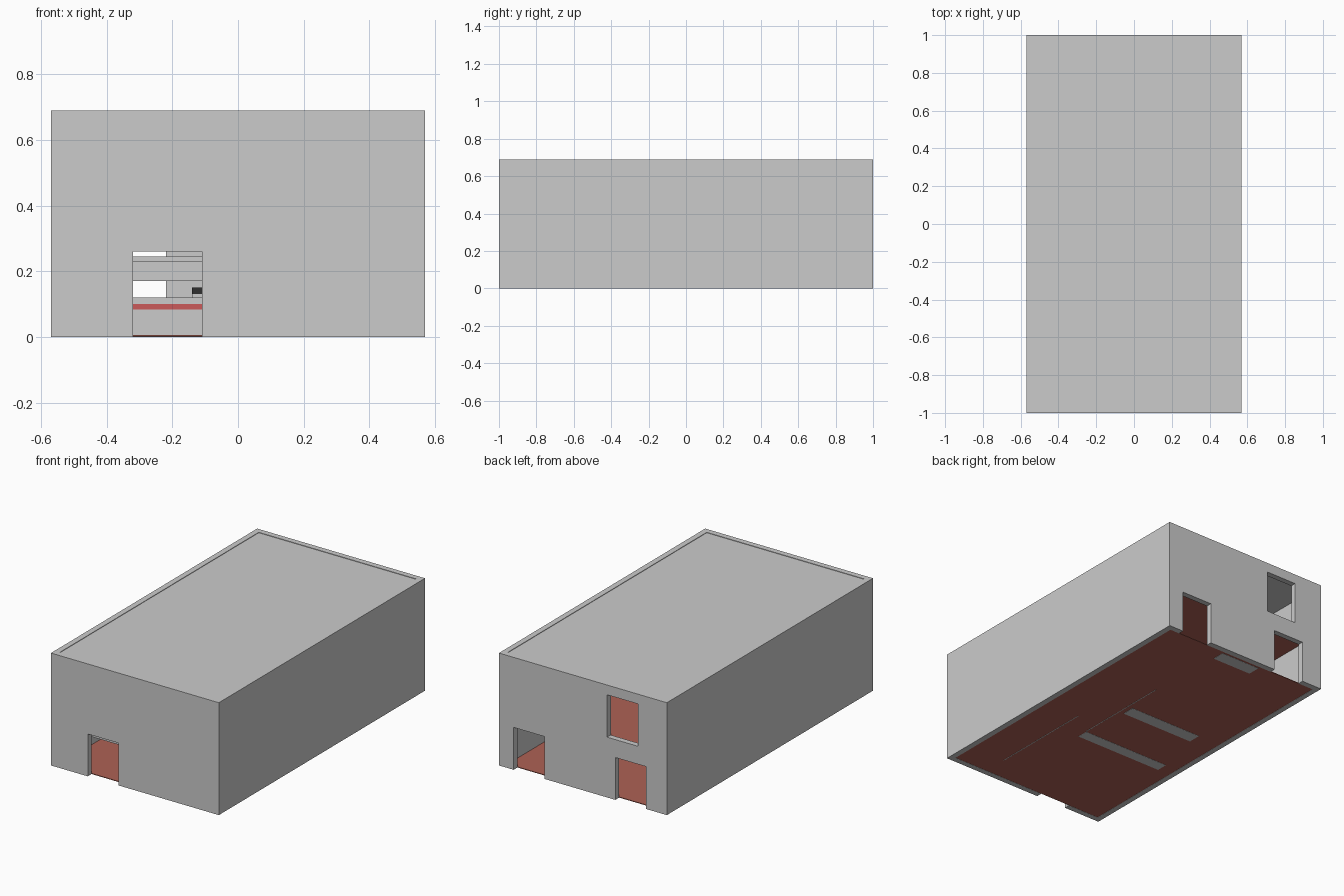
import bpy

if "Cube" in bpy.data.objects:
    bpy.data.objects.remove(bpy.data.objects["Cube"])

W, L, H, T = 0.57, 1.0, 0.69, 0.035   # half width, half length, height, wall thickness


def material(name, rgb):
    m = bpy.data.materials.new(name)
    m.diffuse_color = (*rgb, 1)
    m.use_nodes = True
    m.node_tree.nodes["Principled BSDF"].inputs["Base Color"].default_value = m.diffuse_color
    return m


RED = material("red_floor", (0.42, 0.12, 0.09))
TRIM = material("red_trim", (0.6, 0.1, 0.1))
BLACK = material("black_top", (0.03, 0.03, 0.03))


def box(name, x, y, z, mat=None):
    """Box from (min, max) ranges on each axis."""
    bpy.ops.mesh.primitive_cube_add(size=1, location=[(a + b) / 2 for a, b in (x, y, z)])
    ob = bpy.context.object
    ob.name = name
    ob.scale = [b - a for a, b in (x, y, z)]
    bpy.ops.object.transform_apply(location=False, rotation=False, scale=True)
    if mat:
        ob.data.materials.append(mat)
    return ob


def cut(target, name, x, y, z):
    c = box(name, x, y, z)
    mod = target.modifiers.new(name, "BOOLEAN")
    mod.operation, mod.solver, mod.object = "DIFFERENCE", "EXACT", c
    bpy.context.view_layer.objects.active = target
    bpy.ops.object.modifier_apply(modifier=mod.name)
    bpy.data.objects.remove(c)


# outer walls: an open tube with door and balcony openings
walls = box("outer_walls", (-W, W), (-L, L), (0, H))
iw, il = W - T, L - T
cut(walls, "room_cutter", (-iw, iw), (-il, il), (-0.1, H + 0.1))
cut(walls, "front_door_cutter", (-0.32, -0.11), (-1.1, -0.95), (-0.1, 0.26))
cut(walls, "back_door_a_cutter", (0.26, 0.47), (0.95, 1.1), (-0.1, 0.26))
cut(walls, "back_door_b_cutter", (-0.43, -0.22), (0.95, 1.1), (-0.1, 0.26))
cut(walls, "upper_opening_cutter", (-0.375, -0.165), (0.95, 1.1), (0.37, 0.63))

# floors and roof
box("ground_floor", (-iw, iw), (-il, il), (0.001, 0.005), RED)
box("upper_floor", (-iw, iw), (-il, il), (0.345, 0.365), RED)
box("roof_slab", (-iw, iw), (-il, il), (0.66, H - 0.003))

# thin partitions
box("side_partition", (0.30, 0.305), (-0.81, -0.14), (0, 0.345))
box("middle_partition", (0.15, 0.155), (-0.245, 0.38), (0, 0.345))

# counters with red band and worktop
for name, x, y in (("front_counter", (-0.45, 0.15), (-0.32, -0.25)),
                   ("middle_counter", (-0.38, 0.12), (0.05, 0.13))):
    box(name + "_base", x, y, (0, 0.083))
    box(name + "_band", x, y, (0.083, 0.1), TRIM)
    box(name + "_top", x, y, (0.1, 0.12))
box("hanging_panel", (-0.45, 0.15), (-0.30, -0.27), (0.17, 0.245))
box("door_header", (-0.32, -0.11), (-0.965, -0.955), (0.23, 0.245))

# cabinet between the back doors
box("back_cabinet", (-0.14, 0.13), (0.87, 0.95), (0, 0.13))
box("back_cabinet_top", (-0.14, 0.13), (0.87, 0.95), (0.13, 0.15), BLACK)
